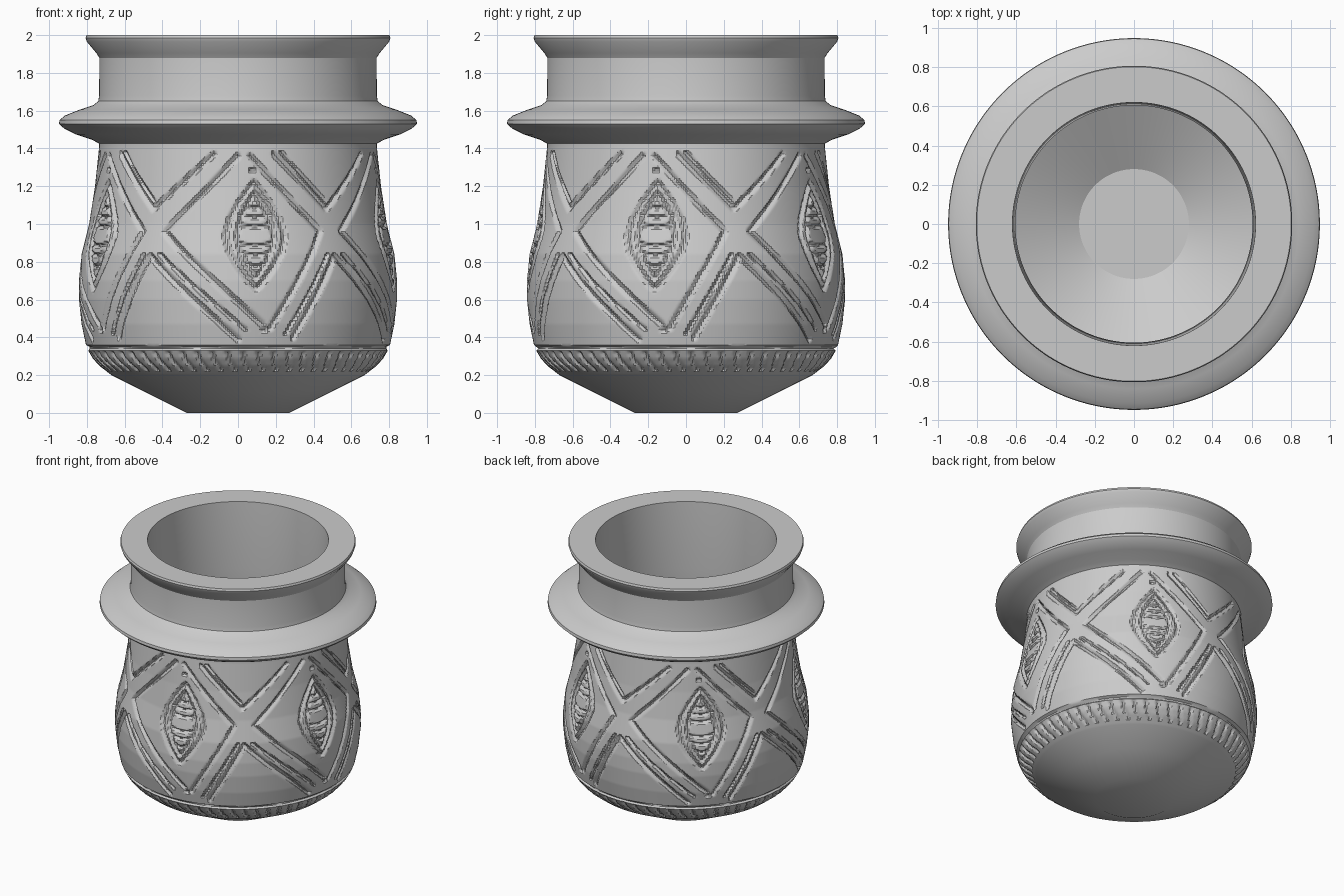
import bpy, bmesh
from math import sin, cos, pi, radians, hypot

if "Cube" in bpy.data.objects:
    bpy.data.objects.remove(bpy.data.objects["Cube"])

SEG, FOLD = 480, 5            # ring resolution, pattern repeats
R = 0.8                       # nominal radius for unwrapping the pattern
PERIOD = R * 2 * pi / FOLD
PHASE = radians(38)           # angle of a crossing, measured from the front

# ---- profiles (radius, height) ----
base = [(0.27, 0.0), (0.49, 0.11)]
body = [(0.67, 0.2), (0.735, 0.25), (0.77, 0.29), (0.793, 0.33), (0.805, 0.36), (0.828, 0.47),
        (0.842, 0.6), (0.842, 0.7), (0.828, 0.84), (0.788, 1.0), (0.757, 1.2), (0.735, 1.41)]
upper = [(0.735, 1.425), (0.77, 1.445), (0.86, 1.475), (0.92, 1.505), (0.948, 1.53), (0.945, 1.55),
         (0.915, 1.575), (0.84, 1.605), (0.765, 1.63), (0.74, 1.65), (0.735, 1.68), (0.734, 1.88),
         (0.75, 1.905), (0.80, 1.965), (0.807, 1.985), (0.802, 2.0)]
inside = [(0.62, 2.0), (0.605, 1.5), (0.63, 1.2), (0.67, 0.95), (0.71, 0.7), (0.70, 0.5),
          (0.66, 0.34), (0.28, 0.12)]


def body_radius(z):
    for (r0, z0), (r1, z1) in zip(body, body[1:]):
        if z <= z1:
            return r0 + (r1 - r0) * (z - z0) / (z1 - z0)
    return body[-1][0]


# ---- engraved strokes for one repeat: (u0, z0, u1, z1, half width) ----
strokes = []


def engrave(points, width=0.016):
    for (a0, z0), (a1, z1) in zip(points, points[1:]):
        strokes.append((radians(a0) * R, z0, radians(a1) * R, z1, width))


# four chevrons outlining each crossing (degrees, height)
engrave([(-23, 1.37), (-1, 1.08), (24, 1.37)])
engrave([(34, 1.36), (5, 0.96), (43, 0.47)])
engrave([(-17, 0.40), (0, 0.83), (34, 0.39)])
engrave([(-33, 1.36), (-5, 0.96), (-26, 0.45)])
# second line inside the wide arms
engrave([(-20, 1.38), (-1, 1.115)], 0.008)
engrave([(4, 0.84), (37, 0.44)], 0.008)
engrave([(-20, 0.42), (-3, 0.84)], 0.008)

# eye motif between the crossings
EYE = 40.5 - 72


def lens(half_w, top, bottom, width):
    pts = []
    mid, h = (top + bottom) / 2, (top - bottom) / 2
    for i in range(21):
        t = 2 * pi * i / 20
        c = cos(t)
        w = half_w * (1 - abs(sin(t)) ** 1.6) if abs(c) > 1e-6 else 0
        pts.append((EYE + (w if c > 0 else -w) / R * 180 / pi, mid + h * sin(t)))
    engrave(pts, width)


lens(0.16, 1.22, 0.655, 0.017)
lens(0.10, 1.16, 0.71, 0.014)
for z, w in [(1.09, 3), (1.04, 5.5), (0.99, 6.5), (0.89, 6.5), (0.84, 5.5), (0.78, 3)]:
    engrave([(EYE - w, z + 0.008), (EYE, z - 0.008), (EYE + w, z + 0.008)], 0.011)
engrave([(EYE - 1, 1.285), (EYE - 0.6, 1.285)], 0.017)
engrave([(EYE + 3, 0.44), (EYE + 3.4, 0.44)], 0.017)

# rim line and slanted ticks around the foot
engrave([(-36, 0.342), (-18, 0.347), (0, 0.34), (18, 0.347), (36, 0.342)], 0.011)
for i in range(13):
    a = -36 + 6 * i
    engrave([(a, 0.315), (a + 0.8, 0.275), (a + 2.6, 0.235)], 0.015)

# ---- groove depth on one repeat of the grid ----
COLS = SEG // FOLD
rows = [0.2 + 0.01 * i for i in range(122)]
depth = [[0.0] * COLS for _ in rows]
for u0, z0, u1, z1, w in strokes:
    du, dz = u1 - u0, z1 - z0
    ll = du * du + dz * dz
    step = PERIOD / COLS
    c0 = int((min(u0, u1) - w) // step)
    c1 = int((max(u0, u1) + w) // step) + 1
    for j, z in enumerate(rows):
        if not min(z0, z1) - w <= z <= max(z0, z1) + w:
            continue
        for c in range(c0, c1 + 1):
            u = c * step
            t = max(0, min(1, ((u - u0) * du + (z - z0) * dz) / ll)) if ll else 0
            d = hypot(u - u0 - t * du, z - z0 - t * dz) / w
            if d < 1:
                k = c % COLS
                depth[j][k] = max(depth[j][k], 0.016 * min(1, 1.8 * (1 - d)))

# ---- lathe everything into one closed shell ----
bm = bmesh.new()
rings = []


def add_ring(r, z, cut=None):
    ring = []
    for i in range(SEG):
        a = PHASE + 2 * pi * i / SEG
        q = r - (cut[i % COLS] if cut else 0)
        ring.append(bm.verts.new((q * sin(a), -q * cos(a), z)))
    rings.append(ring)


for r, z in base:
    add_ring(r, z)
for z, cut in zip(rows, depth):
    add_ring(body_radius(z), z, cut)
for r, z in upper + inside:
    add_ring(r, z)
for lo, hi in zip(rings, rings[1:]):
    for i in range(SEG):
        n = (i + 1) % SEG
        bm.faces.new((lo[i], lo[n], hi[n], hi[i]))
bm.faces.new(rings[0][::-1])
bm.faces.new(rings[-1])

mesh = bpy.data.meshes.new("engraved_pot")
bm.to_mesh(mesh)
bm.free()
pot = bpy.data.objects.new("engraved_pot", mesh)
bpy.context.collection.objects.link(pot)
bpy.context.view_layer.objects.active = pot
pot.select_set(True)
bpy.ops.object.shade_smooth_by_angle(angle=radians(30))
